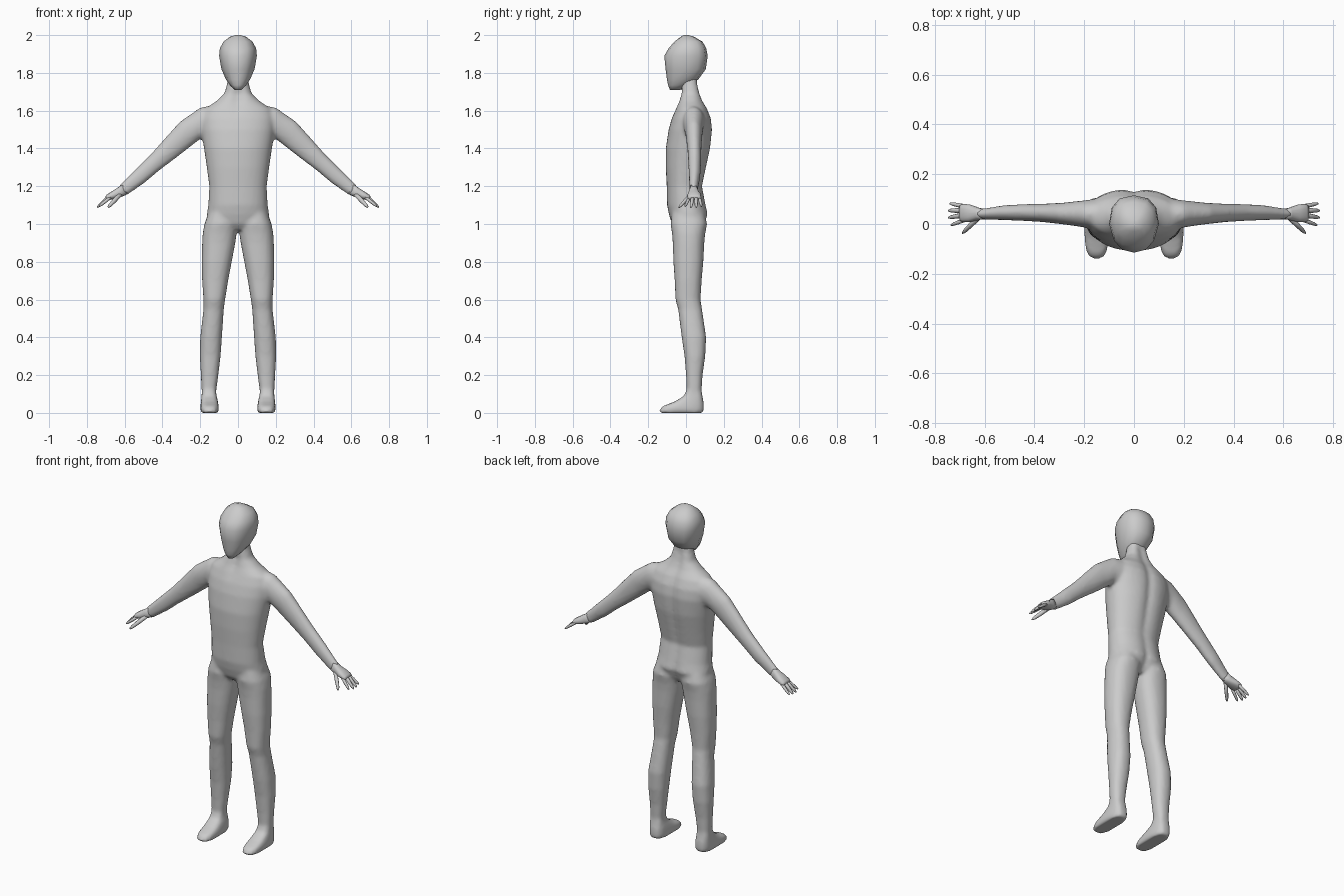
import bpy, bmesh, math
from mathutils import Vector


def loft(bm, rings, n=24, power=2.0, side=1):
    """Skin closed rings. Ring = (xa, za, xb, zb, y0, y1[, front groove, back groove])."""
    loops = []
    for xa, za, xb, zb, y0, y1, *groove in rings:
        gf, gb = groove if groove else (0, 0)
        loop = []
        for i in range(n):
            t = 2 * math.pi * i / n
            c, s = math.cos(t), math.sin(t)
            u = math.copysign(abs(c) ** (2 / power), c)
            v = math.copysign(abs(s) ** (2 / power), s)
            x = (xa + xb) / 2 + u * (xb - xa) / 2
            z = (za + zb) / 2 + u * (zb - za) / 2
            y = (y0 + y1) / 2 + v * (y1 - y0) / 2
            dip = math.exp(-(x / 0.028) ** 2)
            y += gf * dip if v < 0 else -gb * dip
            loop.append(bm.verts.new((side * x, y, z)))
        loops.append(loop)
    for a, b in zip(loops, loops[1:]):
        for i in range(n):
            j = (i + 1) % n
            bm.faces.new((a[i], a[j], b[j], b[i]))
    bm.faces.new(loops[0][::-1])
    bm.faces.new(loops[-1])


def level(z, x0, x1, y0, y1, *groove):
    return (x0, z, x1, z, y0, y1, *groove)


def finish(bm, name):
    bmesh.ops.recalc_face_normals(bm, faces=bm.faces)
    for f in bm.faces:
        f.smooth = True
    me = bpy.data.meshes.new(name)
    bm.to_mesh(me)
    bm.free()
    ob = bpy.data.objects.new(name, me)
    bpy.context.collection.objects.link(ob)
    return ob


# Body: torso and neck, legs, feet and arms fused into one skin
bm = bmesh.new()
torso = [  # z, half width, front, back, front groove, back groove
    (0.97, 0.09, -0.05, 0.07, 0, 0), (1.0, 0.15, -0.075, 0.10, 0, 0.015),
    (1.05, 0.165, -0.09, 0.12, 0, 0.015), (1.1, 0.157, -0.10, 0.108, 0, 0.01),
    (1.2, 0.152, -0.102, 0.088, 0, 0.008), (1.3, 0.165, -0.107, 0.11, 0, 0.012),
    (1.4, 0.18, -0.107, 0.132, 0, 0.014), (1.5, 0.195, -0.092, 0.142, 0, 0.014),
    (1.56, 0.195, -0.075, 0.135, 0, 0.014), (1.61, 0.175, -0.055, 0.115, 0.005, 0.012),
    (1.65, 0.115, -0.04, 0.092, 0.012, 0.012), (1.69, 0.073, -0.032, 0.08, 0.015, 0.015),
    (1.74, 0.058, -0.026, 0.07, 0, 0.015), (1.80, 0.05, -0.02, 0.06, 0, 0)]
loft(bm, [level(z, -w, w, *r) for z, w, *r in torso], n=40, power=2.2)

leg = [  # z, inner, outer, front, back
    (1.09, 0.02, 0.145, -0.07, 0.09), (1.0, 0.004, 0.178, -0.082, 0.112),
    (0.95, 0.007, 0.187, -0.074, 0.102), (0.9, 0.014, 0.19, -0.07, 0.097),
    (0.8, 0.033, 0.192, -0.067, 0.092), (0.7, 0.052, 0.19, -0.06, 0.083),
    (0.6, 0.068, 0.183, -0.056, 0.077), (0.55, 0.075, 0.183, -0.042, 0.085),
    (0.4, 0.085, 0.2, -0.023, 0.107), (0.3, 0.092, 0.202, -0.008, 0.102),
    (0.2, 0.104, 0.197, 0.0, 0.088), (0.1, 0.117, 0.192, 0.004, 0.082)]
foot = [
    (0.13, 0.118, 0.19, 0.005, 0.08), (0.09, 0.113, 0.193, -0.01, 0.087),
    (0.06, 0.106, 0.196, -0.06, 0.093), (0.035, 0.102, 0.199, -0.125, 0.095),
    (0.012, 0.101, 0.199, -0.143, 0.094), (0.0, 0.106, 0.195, -0.136, 0.09)]
arm = [  # upper x, z, lower x, z, front, back
    (0.09, 1.635, 0.09, 1.47, -0.035, 0.11), (0.2, 1.617, 0.2, 1.45, -0.014, 0.095),
    (0.31, 1.54, 0.25, 1.41, -0.002, 0.086), (0.40, 1.44, 0.34, 1.34, 0.008, 0.081),
    (0.463, 1.368, 0.42, 1.28, 0.012, 0.08), (0.54, 1.292, 0.493, 1.218, 0.015, 0.076),
    (0.615, 1.218, 0.583, 1.155, 0.018, 0.063), (0.635, 1.198, 0.603, 1.145, 0.018, 0.063)]
for side in (1, -1):
    loft(bm, [level(*r) for r in leg], power=2.3, side=side)
    loft(bm, [level(*r) for r in foot], power=3, side=side)
    loft(bm, arm, side=side)
body = finish(bm, "body")
remesh = body.modifiers.new("fuse", 'REMESH')
remesh.mode = 'VOXEL'
remesh.voxel_size = 0.01
remesh.use_smooth_shade = True
smooth = body.modifiers.new("soften", 'SMOOTH')
smooth.factor = 0.5
smooth.iterations = 6

# Head: low-poly egg, narrower towards the face
bm = bmesh.new()
head = [  # z, half width, front, back
    (1.71, 0.02, -0.085, -0.03), (1.735, 0.045, -0.095, 0.01),
    (1.765, 0.066, -0.101, 0.065), (1.82, 0.088, -0.108, 0.105),
    (1.89, 0.1, -0.115, 0.115), (1.93, 0.096, -0.092, 0.107),
    (1.965, 0.077, -0.062, 0.088), (1.99, 0.045, -0.03, 0.045),
    (2.0, 0.015, -0.012, 0.015)]
loft(bm, [level(z, -w, w, *r) for z, w, *r in head], n=12, power=2.5)
for v in bm.verts:
    v.co.x *= 1 + 1.5 * min(v.co.y, 0)
finish(bm, "head")

# Hands: palm, four fingers and thumb
digits = [  # base, tip, radius
    ((0.675, 0.018, 1.142), (0.735, -0.004, 1.093), 0.009),
    ((0.683, 0.036, 1.146), (0.745, 0.026, 1.088), 0.010),
    ((0.683, 0.054, 1.146), (0.745, 0.054, 1.088), 0.010),
    ((0.675, 0.070, 1.144), (0.74, 0.082, 1.093), 0.009),
    ((0.625, 0.025, 1.155), (0.688, -0.036, 1.088), 0.012)]
for side, label in ((1, "left"), (-1, "right")):
    bm = bmesh.new()
    loft(bm, [(0.61, 1.215, 0.585, 1.16, 0.02, 0.06), (0.637, 1.192, 0.613, 1.145, 0.016, 0.066),
              (0.668, 1.173, 0.647, 1.135, 0.008, 0.078), (0.695, 1.155, 0.677, 1.128, 0.008, 0.081),
              (0.703, 1.143, 0.69, 1.126, 0.012, 0.077)], n=16, power=2.4, side=side)
    for base, tip, radius in digits:
        base, tip = Vector(base), Vector(tip)
        d = tip - base
        across = Vector((-d.z, 0, d.x)).normalized()
        rings = []
        for t, k in ((-0.15, 1), (0.5, 0.95), (0.85, 0.75), (1, 0.35)):
            c, r = base + d * t, radius * k
            p, q = c + across * r, c - across * r
            rings.append((p.x, p.z, q.x, q.z, c.y - r, c.y + r))
        loft(bm, rings, n=8, side=side)
    finish(bm, label + "_hand")
